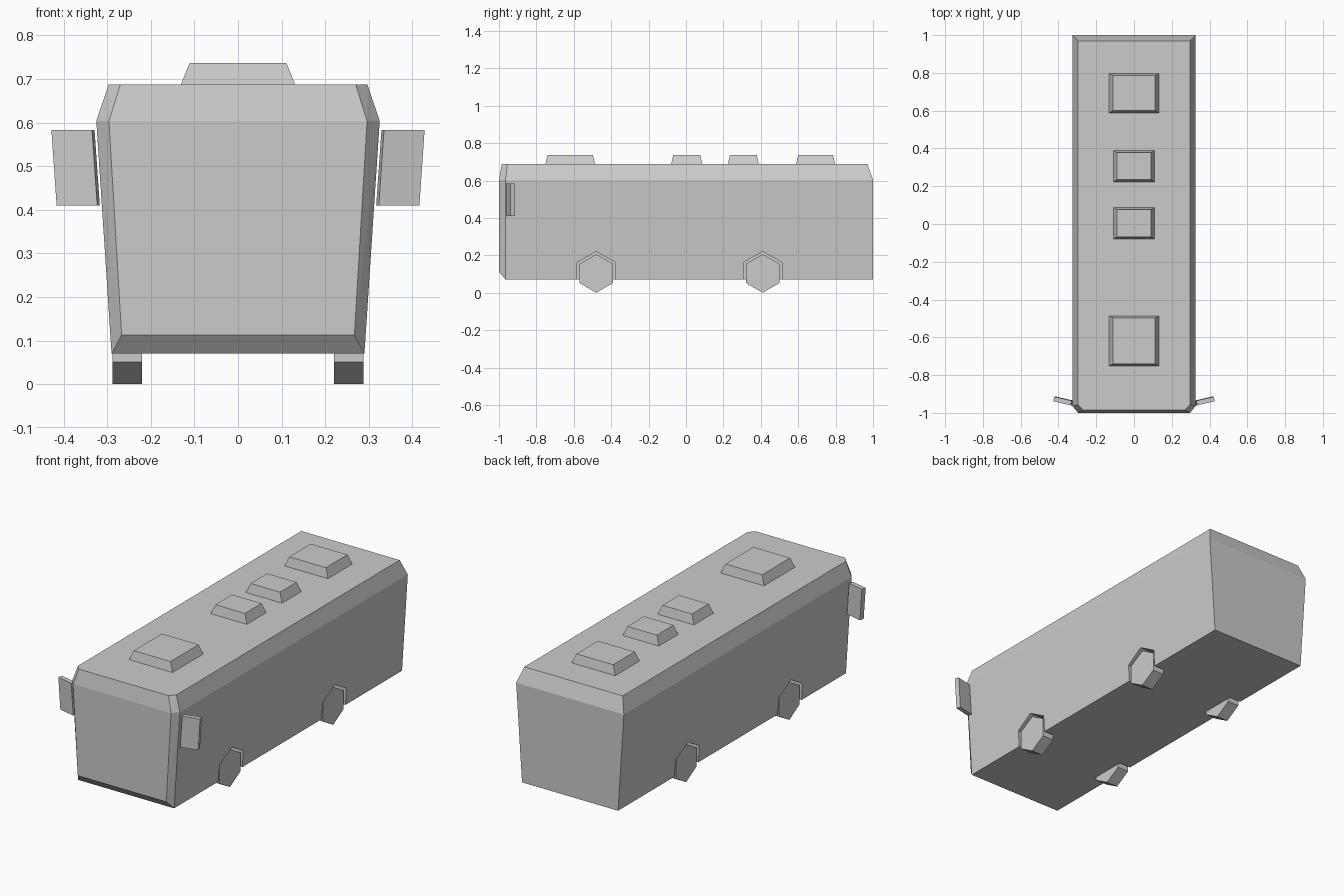
import bpy, bmesh, math

cube = bpy.data.objects.get("Cube")
if cube:
    bpy.data.objects.remove(cube, do_unlink=True)

GREY = (0.6, 0.6, 0.6, 1.0)
grey = bpy.data.materials.new("plain_grey")
grey.use_nodes = True
grey.diffuse_color = GREY
grey.node_tree.nodes["Principled BSDF"].inputs["Base Color"].default_value = GREY


def solid(name, points):
    """Flat-faced convex part spanned by its corner points."""
    bm = bmesh.new()
    for p in points:
        bm.verts.new(p)
    bmesh.ops.convex_hull(bm, input=bm.verts[:])
    bmesh.ops.dissolve_limit(bm, angle_limit=math.radians(2),
                             verts=bm.verts[:], edges=bm.edges[:])
    bmesh.ops.recalc_face_normals(bm, faces=bm.faces[:])
    mesh = bpy.data.meshes.new(name)
    bm.to_mesh(mesh)
    bm.free()
    mesh.materials.append(grey)
    obj = bpy.data.objects.new(name, mesh)
    bpy.context.collection.objects.link(obj)
    return obj


def hexagon(y, z, radius, x0, x1):
    """Corners of a hexagonal prism lying along x, point upward."""
    angles = [math.radians(30 + 60 * i) for i in range(6)]
    return [(x, y + radius * math.cos(a), z + radius * math.sin(a))
            for x in (x0, x1) for a in angles]


# Body: each level has half width, back y, corner y, height,
# then the nose's half width, y and height
levels = [
    (0.29, 1.0, -0.965, 0.07, 0.267, -1.0, 0.113),
    (0.325, 1.0, -0.965, 0.604, 0.296, -1.0, 0.604),
    (0.297, 0.97, -0.955, 0.687, 0.27, -0.985, 0.687),
]
corners = []
for w, back, corner, z, nose_w, nose_y, nose_z in levels:
    for s in (-1, 1):
        corners += [(s * w, back, z), (s * w, corner, z),
                    (s * nose_w, nose_y, nose_z)]
body = solid("body", corners)

# Wheels in hexagonal wheel wells
WHEEL_Z = 0.103
for end, y in (("front", -0.48), ("rear", 0.41)):
    for side, s in (("left", 1), ("right", -1)):
        cutter = solid("well_cutter", hexagon(y, WHEEL_Z, 0.118, s * 0.221, s * 0.4))
        cutter.hide_render = True
        cut = body.modifiers.new("wheel_well", "BOOLEAN")
        cut.operation = "DIFFERENCE"
        cut.solver = "EXACT"
        cut.object = cutter
        bpy.context.view_layer.objects.active = body
        bpy.ops.object.modifier_apply(modifier=cut.name)
        bpy.data.objects.remove(cutter, do_unlink=True)
        solid(f"{end}_{side}_wheel", hexagon(y, WHEEL_Z, 0.103, s * 0.22, s * 0.288))

# Roof units with sloping sides
for name, y0, y1, w in (("front_roof_unit", -0.752, -0.486, 0.132),
                        ("middle_roof_hatch", -0.08, 0.088, 0.11),
                        ("second_roof_hatch", 0.223, 0.39, 0.11),
                        ("rear_roof_unit", 0.588, 0.798, 0.132)):
    solid(name, [(s * (w - dx), y, z)
                 for dx, dy, z in ((0, 0, 0.685), (0.021, 0.012, 0.737))
                 for s in (-1, 1) for y in (y0 + dy, y1 - dy)])

# Side mirrors, angled back and leaning outward
plan = [(0.329, -0.936), (0.335, -0.96), (0.428, -0.938), (0.422, -0.914)]
for side, s in (("left", 1), ("right", -1)):
    solid(f"{side}_mirror", [(s * (x - lean), y, z)
                             for lean, z in ((0.012, 0.41), (0, 0.583))
                             for x, y in plan])
